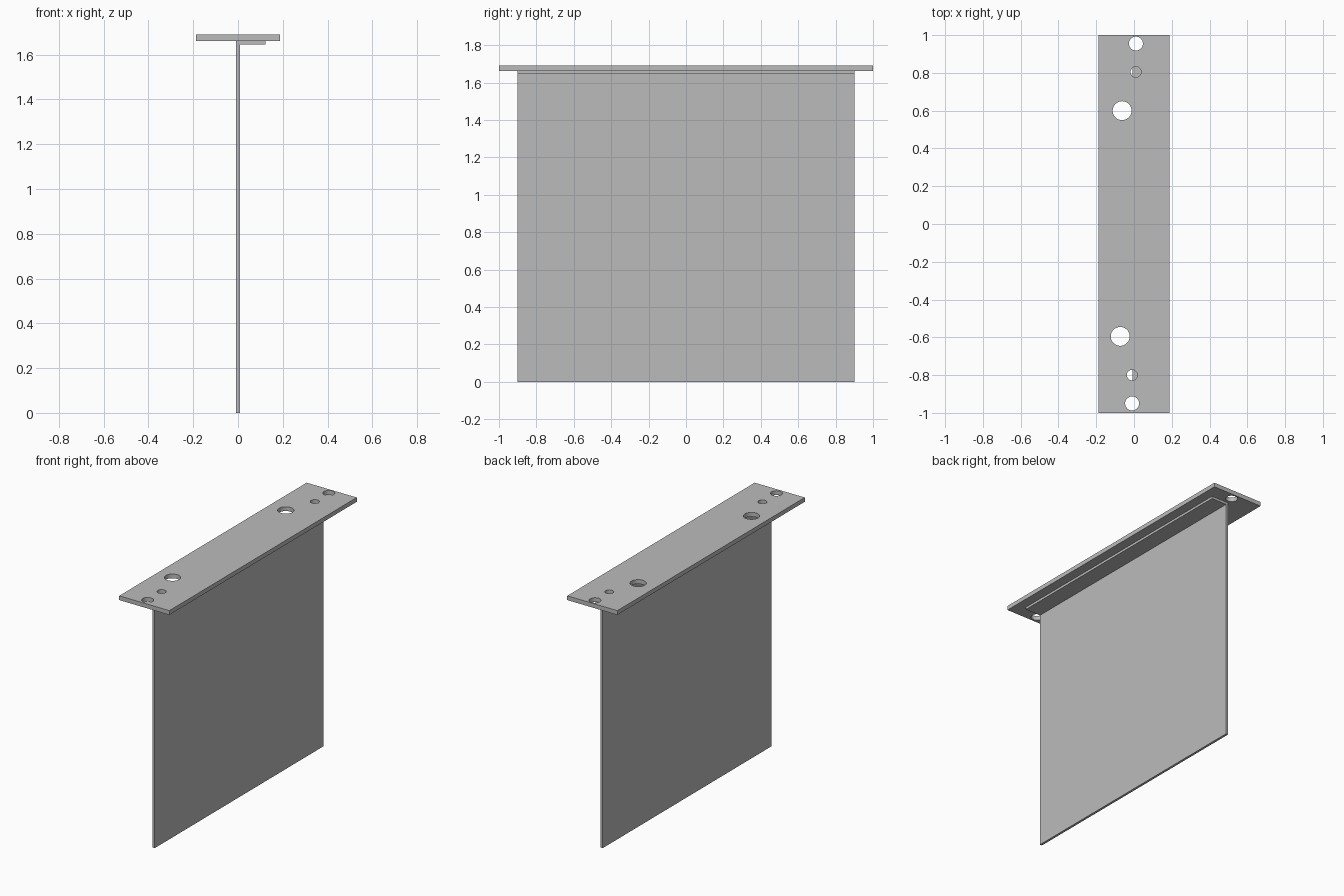
import bpy, bmesh
from mathutils import Matrix

cube = bpy.data.objects.get("Cube")
if cube:
    bpy.data.objects.remove(cube, do_unlink=True)

GREY = (0.5, 0.5, 0.5, 1.0)
steel = bpy.data.materials.new("grey_steel")
steel.use_nodes = True
steel.diffuse_color = GREY
steel.node_tree.nodes["Principled BSDF"].inputs["Base Color"].default_value = GREY

WIDTH, LENGTH = 0.374, 2.0
PLATE_BOTTOM, PLATE_TOP = 1.661, 1.69
SHEET_HALF, SHEET = 0.9, 0.016


def add_object(name, bm):
    bmesh.ops.recalc_face_normals(bm, faces=bm.faces)
    mesh = bpy.data.meshes.new(name)
    bm.to_mesh(mesh)
    bm.free()
    mesh.materials.append(steel)
    obj = bpy.data.objects.new(name, mesh)
    bpy.context.collection.objects.link(obj)
    return obj


# Bent sheet: upright panel with a flange folded towards +x
left, right, flange_end = -SHEET / 2, SHEET / 2, 0.122
profile = [(left, 0), (right, 0), (right, PLATE_BOTTOM - SHEET),
           (flange_end, PLATE_BOTTOM - SHEET), (flange_end, PLATE_BOTTOM),
           (left, PLATE_BOTTOM)]
bm = bmesh.new()
face = bm.faces.new([bm.verts.new((x, -SHEET_HALF, z)) for x, z in profile])
swept = bmesh.ops.extrude_face_region(bm, geom=[face])["geom"]
bmesh.ops.translate(bm, vec=(0, 2 * SHEET_HALF, 0),
                    verts=[v for v in swept if isinstance(v, bmesh.types.BMVert)])
add_object("bent_sheet", bm)

# Top plate
middle = (PLATE_BOTTOM + PLATE_TOP) / 2
bm = bmesh.new()
bmesh.ops.create_cube(bm, size=1, matrix=Matrix.Translation((0, 0, middle))
                      @ Matrix.Diagonal((WIDTH, LENGTH, PLATE_TOP - PLATE_BOTTOM, 1)))
plate = add_object("top_plate", bm)

# Drilled holes: x, y, radius
holes = [(0.01, 0.955, 0.037), (0.01, 0.805, 0.028), (-0.063, 0.6, 0.05),
         (-0.073, -0.595, 0.05), (-0.01, -0.8, 0.028), (-0.01, -0.95, 0.037)]
bm = bmesh.new()
for x, y, radius in holes:
    bmesh.ops.create_cone(bm, cap_ends=True, segments=48, radius1=radius,
                          radius2=radius, depth=0.2,
                          matrix=Matrix.Translation((x, y, middle)))
cutter = add_object("hole_cutter", bm)
cutter.hide_render = True

drill = plate.modifiers.new("drill_holes", 'BOOLEAN')
drill.operation = 'DIFFERENCE'
drill.solver = 'EXACT'
drill.object = cutter

# Apply the holes, drop the cutter and smooth the hole walls
bpy.ops.object.select_all(action='DESELECT')
plate.select_set(True)
bpy.context.view_layer.objects.active = plate
bpy.ops.object.modifier_apply(modifier=drill.name)
bpy.data.objects.remove(cutter, do_unlink=True)
bpy.ops.object.shade_smooth_by_angle()
